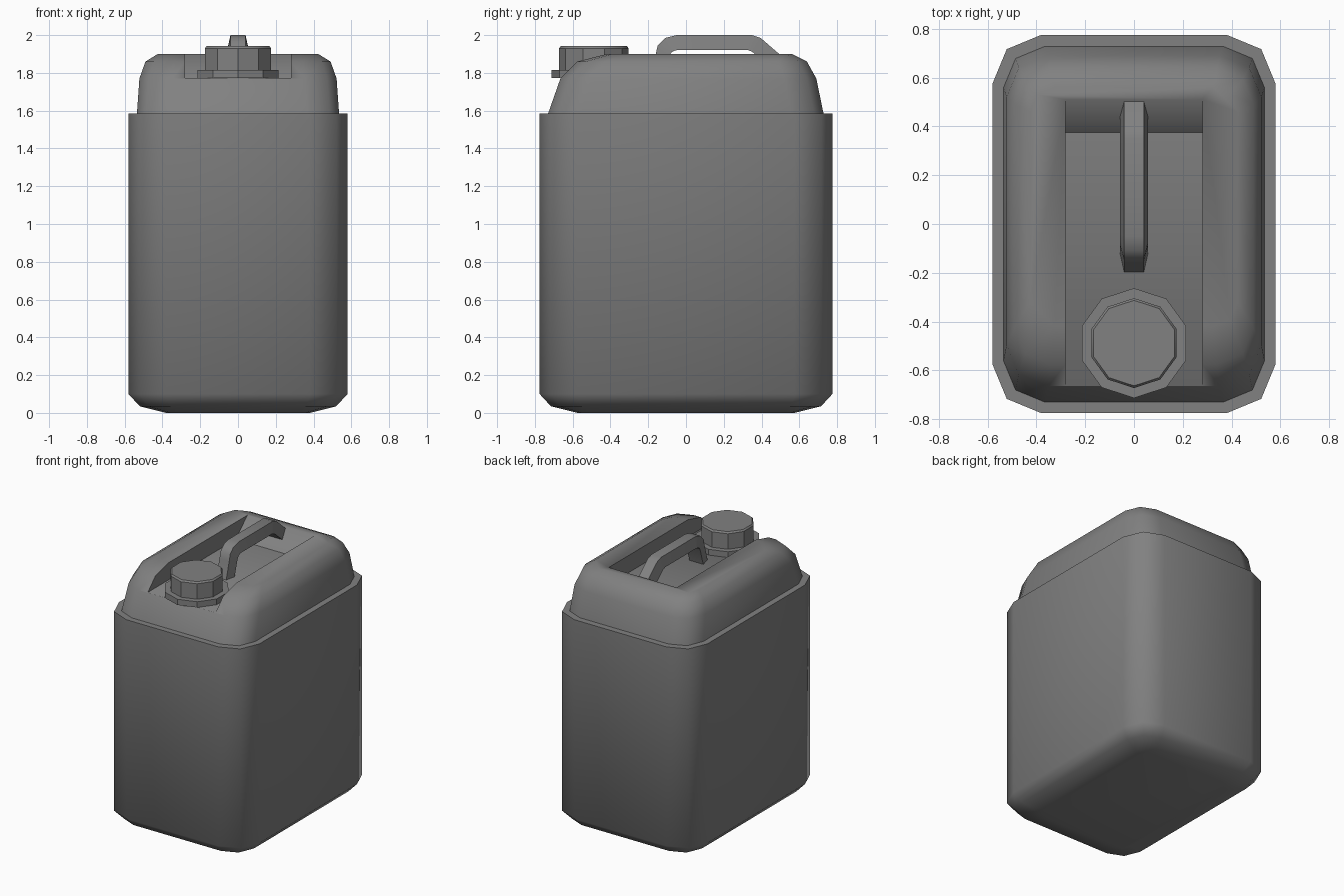
import bpy, bmesh, math
from mathutils import Vector

if "Cube" in bpy.data.objects:
    bpy.data.objects.remove(bpy.data.objects["Cube"], do_unlink=True)

grey = bpy.data.materials.new("grey plastic")
grey.use_nodes = True
COLOUR = (0.22, 0.22, 0.22, 1)
grey.diffuse_color = COLOUR
grey.node_tree.nodes["Principled BSDF"].inputs["Base Color"].default_value = COLOUR


def make(name, rings):
    """Skin a closed tube through equal-sized rings of points, capping both ends."""
    bm = bmesh.new()
    loops = [[bm.verts.new(p) for p in ring] for ring in rings]
    n = len(loops[0])
    for a, b in zip(loops, loops[1:]):
        for i in range(n):
            j = (i + 1) % n
            bm.faces.new((a[i], a[j], b[j], b[i]))
    bm.faces.new(loops[0][::-1])
    bm.faces.new(loops[-1])
    bmesh.ops.recalc_face_normals(bm, faces=bm.faces)
    mesh = bpy.data.meshes.new(name)
    bm.to_mesh(mesh)
    bm.free()
    mesh.materials.append(grey)
    obj = bpy.data.objects.new(name, mesh)
    bpy.context.collection.objects.link(obj)
    return obj


def activate(obj):
    bpy.ops.object.select_all(action="DESELECT")
    obj.select_set(True)
    bpy.context.view_layer.objects.active = obj


def smooth(obj, degrees):
    activate(obj)
    bpy.ops.object.shade_smooth_by_angle(angle=math.radians(degrees))


def rounded_ring(z, hx, front, back, r):
    """Rectangle with two-segment rounded corners."""
    corners = [(hx - r, back - r), (r - hx, back - r), (r - hx, front + r), (hx - r, front + r)]
    return [(x + r * math.cos(a), y + r * math.sin(a), z)
            for q, (x, y) in enumerate(corners)
            for a in (math.pi / 2 * (q + k / 2) for k in range(3))]


def decagon(z, r):
    return [(r * math.sin(math.tau * i / 10), -0.488 + r * math.cos(math.tau * i / 10), z)
            for i in range(10)]


# Container body: rounded base, straight walls, ledge and domed shoulder
body = make("body", [rounded_ring(*p) for p in (
    (0, 0.38, -0.575, 0.575, 0.08),
    (0.035, 0.52, -0.715, 0.715, 0.16),
    (0.1, 0.58, -0.775, 0.775, 0.2),
    (1.585, 0.58, -0.775, 0.775, 0.2),
    (1.585, 0.535, -0.73, 0.728, 0.17),
    (1.77, 0.522, -0.665, 0.69, 0.17),
    (1.86, 0.49, -0.575, 0.64, 0.15),
    (1.9, 0.425, -0.42, 0.56, 0.1))])

# Recess for the handle and cap, open to the front, sloped at the back
profile = [(-1, 1.772), (0.375, 1.772), (0.51, 1.9), (0.62, 2.1), (-1, 2.1)]
cutter = make("recess_cutter", [[(x, y, z) for y, z in profile] for x in (-0.28, 0.28)])
cutter.hide_render = True
cut = body.modifiers.new("recess", "BOOLEAN")
cut.object = cutter
cut.solver = "EXACT"
activate(body)
bpy.ops.object.modifier_apply(modifier=cut.name)
bpy.data.objects.remove(cutter, do_unlink=True)

# Body shading: crease the back of the recess floor, blend its front into the shoulder
smooth(body, 50)
bm = bmesh.new()
bm.from_mesh(body.data)
for e in bm.edges:
    mid = (e.verts[0].co + e.verts[1].co) / 2
    if abs(mid.z - 1.772) < 0.004 and abs(mid.x) < 0.27:
        e.smooth = mid.y < -0.6
bm.to_mesh(body.data)
bm.free()

# Neck collar and screw cap
smooth(make("neck_collar", [decagon(1.772, 0.225), decagon(1.815, 0.225)]), 30)
smooth(make("screw_cap", [decagon(z, r) for z, r in
                          ((1.8, 0.184), (1.93, 0.184), (1.942, 0.175))]), 30)

# Carrying handle: tapered section swept along outer and inner side profiles
outer = [(-0.2, 1.76), (-0.16, 1.9), (-0.15, 1.945), (-0.11, 1.985), (-0.05, 2.0),
         (0.35, 2.0), (0.395, 1.985), (0.505, 1.89)]
inner = [(-0.125, 1.76), (-0.085, 1.895), (-0.075, 1.91), (-0.06, 1.918), (-0.04, 1.922),
         (0.325, 1.922), (0.35, 1.912), (0.445, 1.83)]
smooth(make("handle", [[(-0.04, *o), (0.04, *o), (0.057, *i), (-0.057, *i)]
                       for o, i in zip(outer, inner)]), 50)
